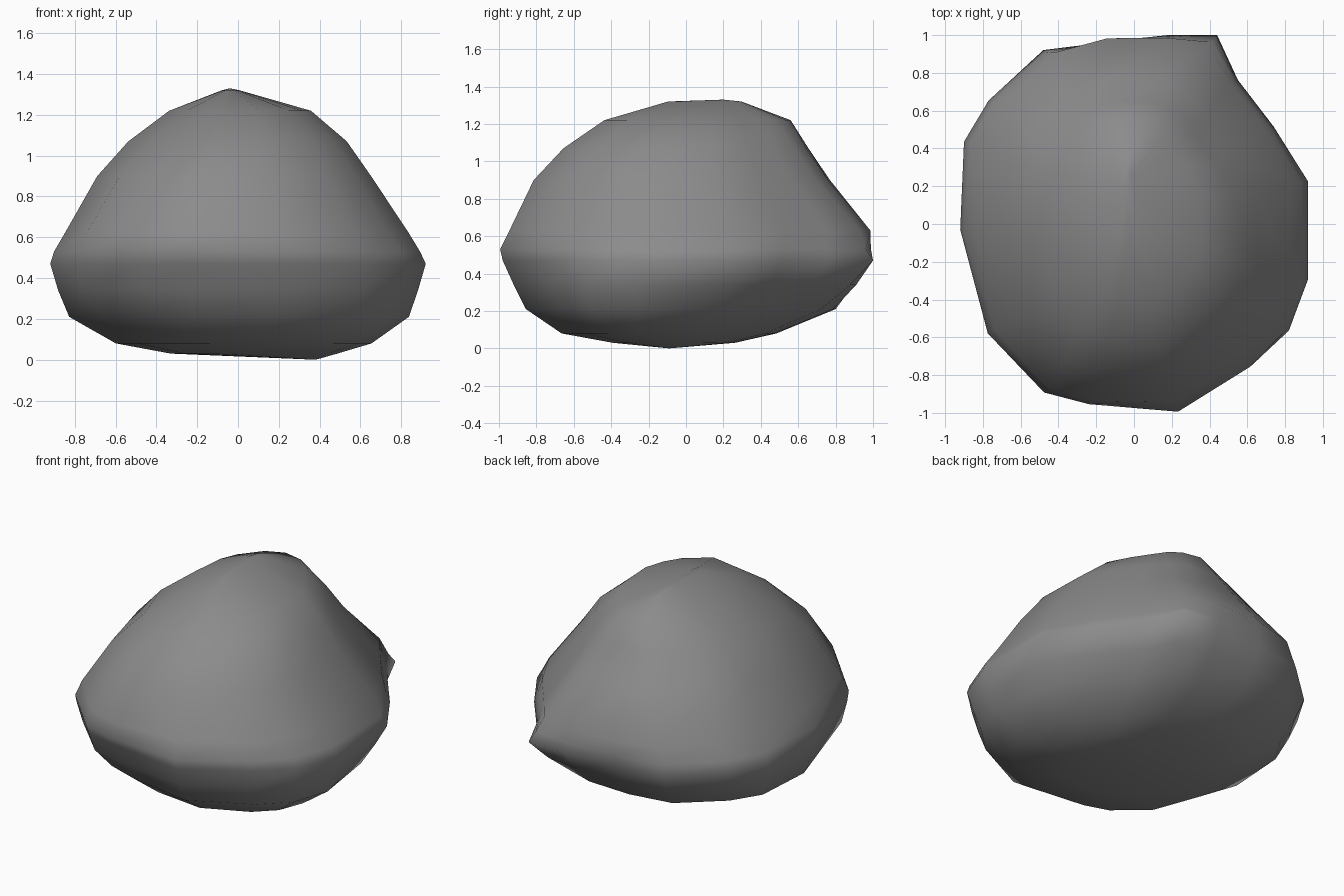
import bpy
import bmesh
from mathutils import Vector

cube = bpy.data.objects.get("Cube")
if cube:
    bpy.data.objects.remove(cube)

# Widest outline of the boulder, with a sharp corner at the back left
OUTLINE = [(0.18, 1.0), (-0.16, 0.96), (-0.48, 0.92), (-0.77, 0.65), (-0.9, 0.43),
           (-0.92, -0.04), (-0.78, -0.57), (-0.48, -0.88), (-0.24, -0.94),
           (0.24, -1.0), (0.63, -0.76), (0.82, -0.58), (0.92, -0.31),
           (0.92, 0.22), (0.74, 0.51), (0.55, 0.76), (0.44, 1.0)]

# Each level: height, x range, y range, share of the outline against a plain oval,
# then the trim of the front right, front left and back left shoulders
LEVELS = [
    (0.03, -0.33, 0.5, -0.4, 0.27, 0.3, 0.0, 0.0, 0.1),
    (0.08, -0.6, 0.65, -0.66, 0.5, 0.5, 0.02, -0.05, 0.1),
    (0.21, -0.83, 0.82, -0.84, 0.83, 0.8, 0.04, -0.05, 0.12),
    (0.34, -0.88, 0.87, -0.91, 0.93, 0.9, -0.02, -0.03, 0.05),
    (0.47, -0.92, 0.92, -0.98, 1.0, 1.0, 0.0, 0.0, 0.0),
    (0.53, -0.9, 0.9, -1.0, 1.0, 0.8, -0.02, 0.0, 0.02),
    (0.63, -0.84, 0.85, -0.96, 1.01, 0.5, -0.05, 0.0, 0.04),
    (0.9, -0.69, 0.67, -0.83, 0.79, 0.4, 0.0, 0.0, 0.07),
    (1.07, -0.54, 0.55, -0.67, 0.67, 0.3, 0.05, 0.0, 0.08),
    (1.22, -0.34, 0.37, -0.45, 0.57, 0.2, 0.1, 0.0, 0.15),
    (1.32, -0.08, 0.01, -0.1, 0.3, 0.2, 0.0, 0.0, 0.1),
]


def ring(bm, level):
    z, x0, x1, y0, y1, share, front_right, front_left, back_left = level
    verts = []
    for x, y in OUTLINE:
        shape = Vector((x / 0.92, y))
        shape = shape.normalized().lerp(shape, share)
        if y > 0:
            trim = back_left if x > 0 else 0
        else:
            trim = front_left if x > 0 else front_right
        shape *= 1 - trim * 2 * abs(shape.x * shape.y)
        verts.append(bm.verts.new(((x0 + x1) / 2 + shape.x * (x1 - x0) / 2,
                                   (y0 + y1) / 2 + shape.y * (y1 - y0) / 2, z)))
    return verts


def cap(bm, loop, centre):
    tip = bm.verts.new(centre)
    for i, v in enumerate(loop):
        bm.faces.new((v, loop[(i + 1) % len(loop)], tip))


# Stacked rings bridged into one solid
bm = bmesh.new()
rings = [ring(bm, level) for level in LEVELS]
n = len(OUTLINE)
for low, high in zip(rings, rings[1:]):
    for i in range(n):
        j = (i + 1) % n
        bm.faces.new((low[i], low[j], high[j], high[i]))
cap(bm, rings[0], (0.38, -0.09, 0.0))
cap(bm, rings[-1], (-0.04, 0.2, 1.33))
bmesh.ops.recalc_face_normals(bm, faces=bm.faces)
for face in bm.faces:
    face.smooth = True

mesh = bpy.data.meshes.new("boulder")
bm.to_mesh(mesh)
bm.free()
boulder = bpy.data.objects.new("boulder", mesh)
bpy.context.collection.objects.link(boulder)

# Stone grey
stone = bpy.data.materials.new("stone_grey")
stone.use_nodes = True
colour = (0.26, 0.26, 0.265, 1.0)
stone.diffuse_color = colour
bsdf = stone.node_tree.nodes["Principled BSDF"]
bsdf.inputs["Base Color"].default_value = colour
bsdf.inputs["Roughness"].default_value = 0.9
mesh.materials.append(stone)
